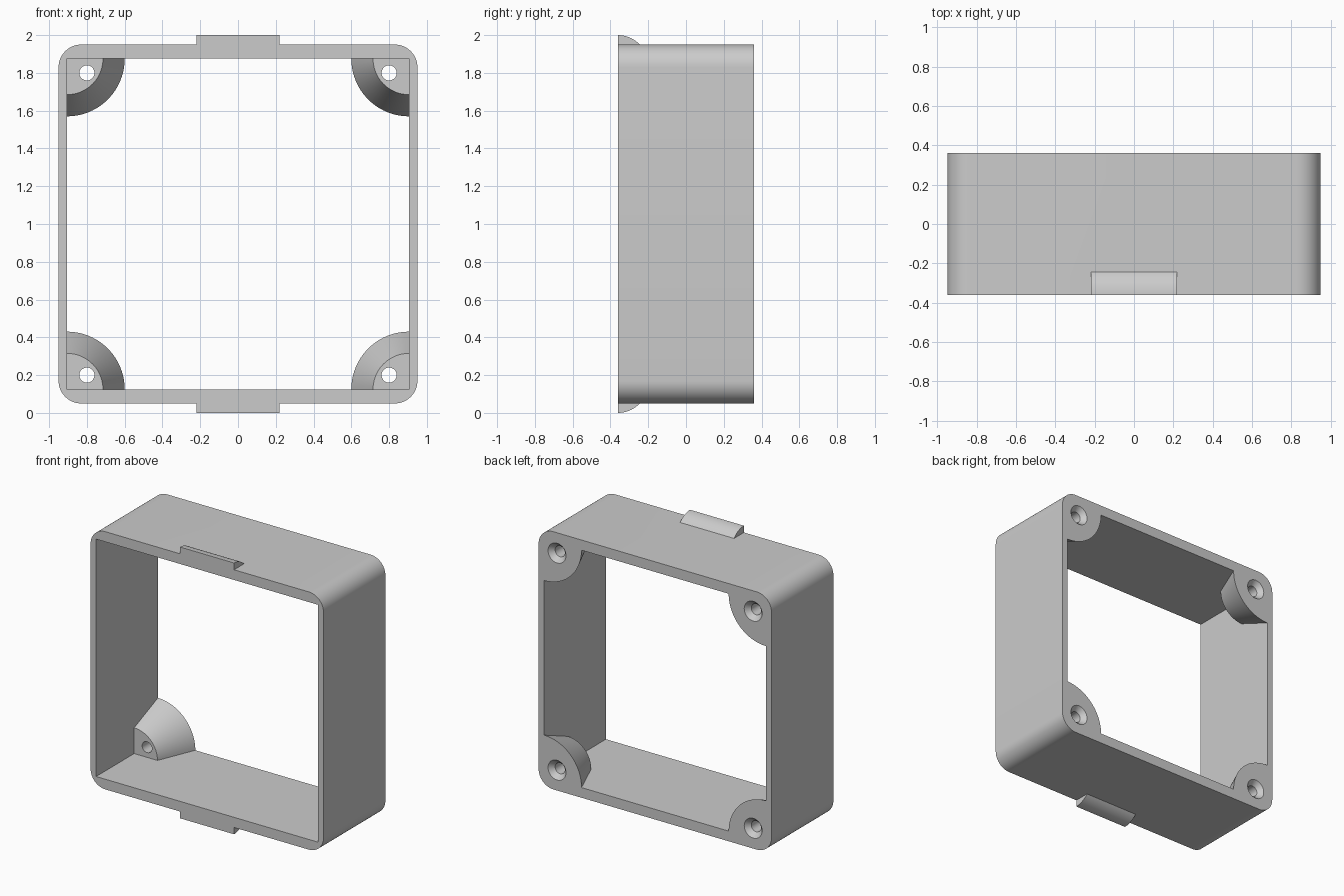
import bpy, bmesh, math
from mathutils import Vector

cube = bpy.data.objects.get("Cube")
if cube:
    bpy.data.objects.remove(cube)

grey = bpy.data.materials.new("plain grey")
grey.use_nodes = True
colour = (0.6, 0.6, 0.6, 1)
grey.diffuse_color = colour
grey.node_tree.nodes["Principled BSDF"].inputs["Base Color"].default_value = colour

FRONT, BACK = -0.36, 0.36
OUT, ROUND = 0.95, 0.12           # outer half size and corner radius
IN_X, IN_Z = 0.905, 0.875         # half size of the opening
BOSS_Y, BOSS_R1, BOSS_R2 = 0.083, 0.19, 0.305
HOLE, HOLE_R, SINK_R, SINK_Y = 0.8, 0.04, 0.073, 0.325
TAB_X, TAB_H, TAB_R = 0.22, 0.05, 0.157

bm = bmesh.new()


def arc(x, z, radius, start, end, steps):
    """Points (x, z) along an arc, angles in degrees."""
    angles = [math.radians(start + (end - start) * i / steps) for i in range(steps + 1)]
    return [(x + radius * math.cos(a), z + radius * math.sin(a)) for a in angles]


def at(y, points):
    return [(x, y, z) for x, z in points]


def face(points):
    bm.faces.new([bm.verts.new(p) for p in points])


def strip(first, second):
    for i in range(len(first) - 1):
        face([first[i], first[i + 1], second[i + 1], second[i]])


def plate(outline, hole):
    """Flat face with a round hole in it."""
    edges = []
    for loop in (outline, hole):
        verts = [bm.verts.new(p) for p in loop]
        edges += [bm.edges.new((v, verts[i - 1])) for i, v in enumerate(verts)]
    bmesh.ops.triangle_fill(bm, edges=edges, use_beauty=True, normal=(0, 1, 0))


# One quarter of the frame is built around the origin, then mirrored
corner = arc(OUT - ROUND, OUT - ROUND, ROUND, 90, 0, 12)
boss_front = arc(IN_X, IN_Z, BOSS_R1, 180, 270, 24)
boss_back = arc(IN_X, IN_Z, BOSS_R2, 180, 270, 24)

# Snap tab profile as (y, z), from the front edge back to the wall
sweep = math.acos((TAB_R - TAB_H) / TAB_R)
tab = [(FRONT + TAB_R * math.sin(sweep * i / 12),
        OUT + TAB_H - TAB_R + TAB_R * math.cos(sweep * i / 12)) for i in range(13)]
tab_mid = [(0, y, z) for y, z in tab]
tab_end = [(TAB_X, y, z) for y, z in tab]
tab_foot = (TAB_X, FRONT, OUT)
strip(tab_mid, tab_end)
face(tab_end + [tab_foot])

# Front rim, including the front of the tab
face([tab_mid[0], tab_end[0], tab_foot] + at(FRONT, corner + [
    (OUT, 0), (IN_X, 0), (IN_X, IN_Z), (0, IN_Z)]))

# Outer walls and rounded corner
face([tab_mid[-1], tab_end[-1], tab_foot, (corner[0][0], FRONT, OUT),
      (corner[0][0], BACK, OUT), (0, BACK, OUT)])
side = corner + [(OUT, 0)]
strip(at(FRONT, side), at(BACK, side))

# Inner walls, cut away where the boss meets them
face([(IN_X, FRONT, 0), (IN_X, FRONT, IN_Z), (IN_X, BOSS_Y, IN_Z),
      (IN_X, BOSS_Y, IN_Z - BOSS_R1), (IN_X, BACK, IN_Z - BOSS_R2), (IN_X, BACK, 0)])
face([(0, FRONT, IN_Z), (IN_X, FRONT, IN_Z), (IN_X, BOSS_Y, IN_Z),
      (IN_X - BOSS_R1, BOSS_Y, IN_Z), (IN_X - BOSS_R2, BACK, IN_Z), (0, BACK, IN_Z)])

# Tapered boss with a screw hole countersunk from the back
strip(at(BOSS_Y, boss_front), at(BACK, boss_back))
narrow = arc(HOLE, HOLE, HOLE_R, 0, 360, 32)
wide = arc(HOLE, HOLE, SINK_R, 0, 360, 32)
strip(at(BOSS_Y, narrow), at(SINK_Y, narrow))
strip(at(SINK_Y, narrow), at(BACK, wide))
plate(at(BOSS_Y, boss_front + [(IN_X, IN_Z)]), at(BOSS_Y, narrow[:-1]))
plate(at(BACK, [(0, OUT)] + corner + [(OUT, 0), (IN_X, 0)] + boss_back[::-1] + [(0, IN_Z)]),
      at(BACK, wide[:-1]))

# Mirror left to right, then top to bottom, and weld
for flip in ((-1, 1, 1), (1, 1, -1)):
    copy = bmesh.ops.duplicate(bm, geom=bm.verts[:] + bm.edges[:] + bm.faces[:])["geom"]
    verts = [g for g in copy if isinstance(g, bmesh.types.BMVert)]
    bmesh.ops.scale(bm, vec=flip, verts=verts)
bmesh.ops.remove_doubles(bm, verts=bm.verts[:], dist=0.0002)
bmesh.ops.recalc_face_normals(bm, faces=bm.faces[:])
bmesh.ops.translate(bm, verts=bm.verts[:], vec=Vector((0, 0, 1)))

mesh = bpy.data.meshes.new("frame")
bm.to_mesh(mesh)
bm.free()
mesh.materials.append(grey)
frame = bpy.data.objects.new("frame", mesh)
bpy.context.collection.objects.link(frame)

# Smooth curves, crisp edges
bpy.ops.object.select_all(action='DESELECT')
frame.select_set(True)
bpy.context.view_layer.objects.active = frame
bpy.ops.object.shade_smooth_by_angle(angle=math.radians(25))
